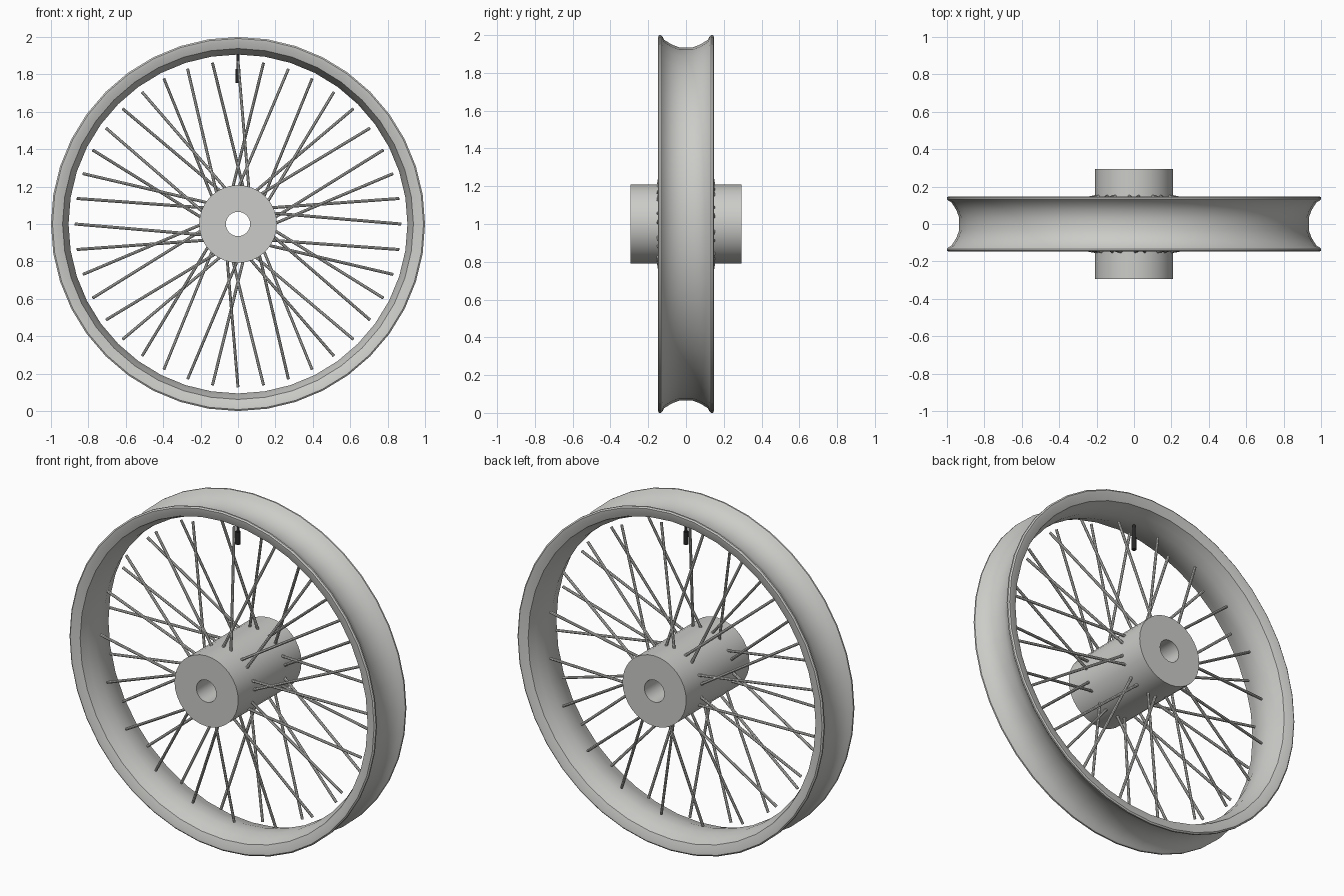
import bpy, bmesh, math
from mathutils import Vector

if "Cube" in bpy.data.objects:
    bpy.data.objects.remove(bpy.data.objects["Cube"])

CENTRE = Vector((0, 0, 1))


def material(name, c):
    m = bpy.data.materials.new(name)
    m.diffuse_color = (*c, 1)
    m.use_nodes = True
    m.node_tree.nodes["Principled BSDF"].inputs["Base Color"].default_value = m.diffuse_color
    return m


METAL = material("light_metal", (0.6, 0.6, 0.58))
BLACK = material("black_rubber", (0.02, 0.02, 0.02))


def finish(name, bm, mat, angle=35):
    bmesh.ops.recalc_face_normals(bm, faces=bm.faces)
    me = bpy.data.meshes.new(name)
    bm.to_mesh(me)
    bm.free()
    me.materials.append(mat)
    ob = bpy.data.objects.new(name, me)
    bpy.context.collection.objects.link(ob)
    bpy.ops.object.select_all(action='DESELECT')
    ob.select_set(True)
    bpy.context.view_layer.objects.active = ob
    bpy.ops.object.shade_smooth_by_angle(angle=math.radians(angle))
    return ob


def lathe(name, profile, n, mat):
    """Spin a closed (y, radius) profile around the axle."""
    bm = bmesh.new()
    rings = []
    for i in range(n):
        a = 2 * math.pi * i / n
        rings.append([bm.verts.new((r * math.cos(a), y, 1 + r * math.sin(a)))
                      for y, r in profile])
    k = len(profile)
    for i in range(n):
        p, q = rings[i], rings[(i + 1) % n]
        for j in range(k):
            bm.faces.new((p[j], p[(j + 1) % k], q[(j + 1) % k], q[j]))
    return finish(name, bm, mat)


def rod(bm, a, b, r, n):
    """Capped cylinder from a to b."""
    d = b - a
    g = bmesh.ops.create_cone(bm, cap_ends=True, segments=n, radius1=r,
                              radius2=r, depth=d.length)
    rot = d.to_track_quat('Z', 'Y')
    for v in g["verts"]:
        v.co = rot @ v.co + (a + b) / 2


# Rim: thin drop-centre channel with beaded flanges
half = [(0.035, 0.935), (0.075, 0.95), (0.115, 0.975), (0.125, 0.992),
        (0.133, 1.0), (0.142, 1.0), (0.148, 0.992), (0.146, 0.975),
        (0.132, 0.938), (0.085, 0.922), (0.035, 0.906)]
lathe("rim", half + [(-y, r) for y, r in reversed(half)], 40, METAL)

# Hub: tube with an axle hole
lathe("hub", [(-0.295, 0.065), (-0.295, 0.208), (0.295, 0.208), (0.295, 0.065)],
      32, METAL)


# Spokes: crossed in pairs, alternating front and back of the hub
def polar(r, deg, y):
    a = math.radians(deg)
    return CENTRE + Vector((r * math.cos(a), y, r * math.sin(a)))


bm = bmesh.new()
for k in range(40):
    side = -1 if k % 2 == 0 else 1
    lean = 18 if k % 4 < 2 else -18
    rod(bm, polar(0.19, 9 * k + lean, side * 0.15),
        polar(0.872, 9 * k, side * 0.035), 0.008, 8)
finish("spokes", bm, METAL)

# Valve stem hanging from the top of the rim
bm = bmesh.new()
rod(bm, Vector((0, 0, 1.755)), Vector((0, 0, 1.915)), 0.009, 12)
rod(bm, Vector((0, 0, 1.755)), Vector((0, 0, 1.83)), 0.013, 12)
finish("valve_stem", bm, BLACK)
